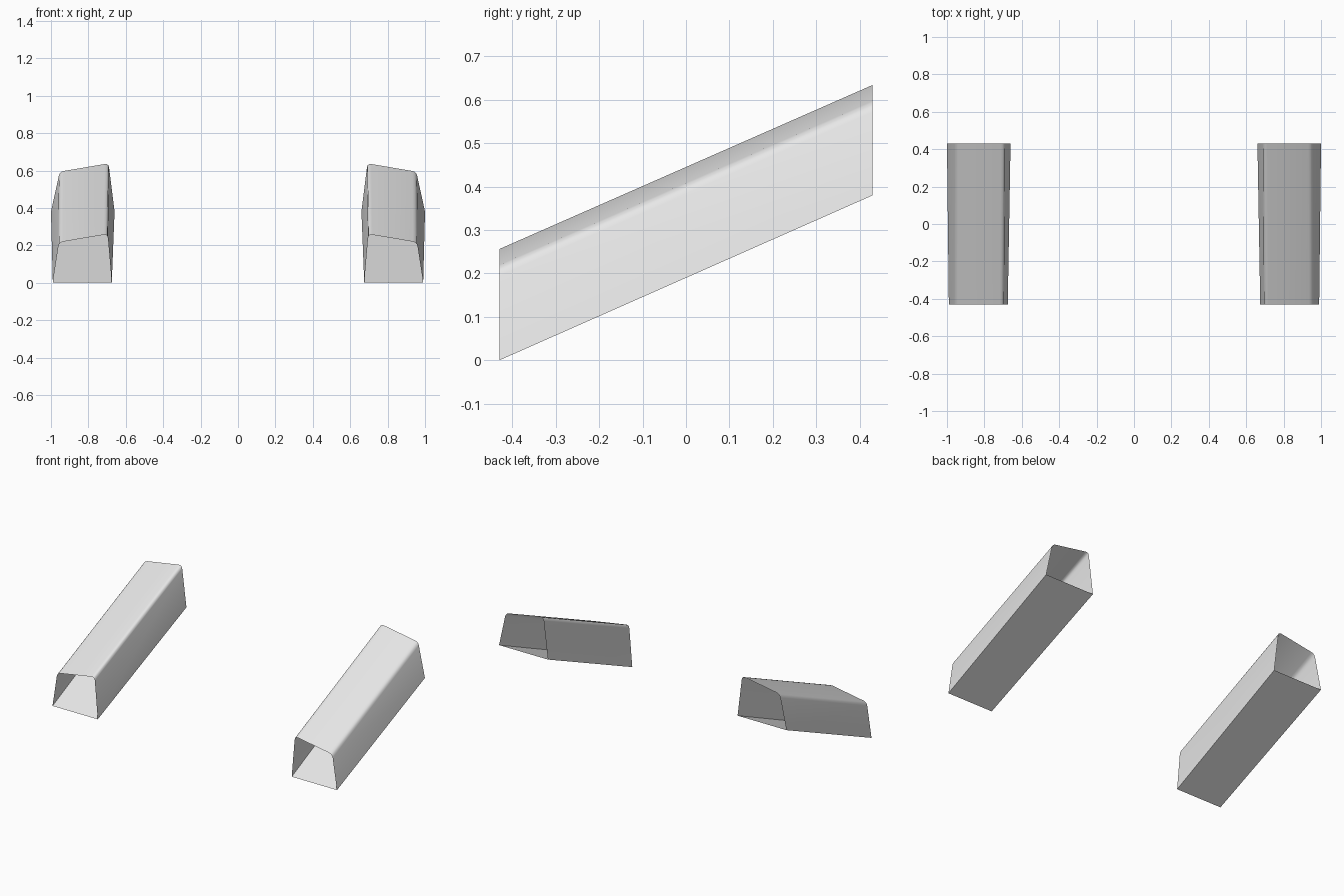
import bpy
import bmesh
import math
from mathutils import Vector

cube = bpy.data.objects.get("Cube")
if cube:
    bpy.data.objects.remove(cube, do_unlink=True)

grey = bpy.data.materials.new("light_grey")
grey.use_nodes = True
colour = (0.8, 0.8, 0.8, 1)
grey.diffuse_color = colour
grey.node_tree.nodes["Principled BSDF"].inputs["Base Color"].default_value = colour


def rounded(prev, corner, nxt, size, steps=3):
    """Points of a small curve that replaces a sharp corner."""
    p, c, n = Vector(prev), Vector(corner), Vector(nxt)
    a = c + (p - c).normalized() * size
    b = c + (n - c).normalized() * size
    ts = [i / steps for i in range(steps + 1)]
    return [a * (1 - t) ** 2 + c * 2 * t * (1 - t) + b * t * t for t in ts]


def section(bottom_in, top_in, top_out, bottom_out):
    """Cross-section in x and z: sharp bottom corners, rounded top ones."""
    return ([Vector(bottom_in)]
            + rounded(bottom_in, top_in, top_out, 0.022)
            + rounded(top_in, top_out, bottom_out, 0.022)
            + [Vector(bottom_out)])


front = section((0.675, 0), (0.697, 0.26), (0.957, 0.216), (0.99, 0))
back = section((0.66, 0.38), (0.692, 0.638), (0.953, 0.594), (1.0, 0.38))


def tube(name, side):
    """Open-ended sloping tube on one side."""
    bm = bmesh.new()
    rings = [[bm.verts.new((side * p.x, y, p.y)) for p in pts]
             for pts, y in ((front, -0.43), (back, 0.43))]
    count = len(front)
    for i in range(count):
        j = (i + 1) % count
        bm.faces.new((rings[0][i], rings[0][j], rings[1][j], rings[1][i]))
    bmesh.ops.recalc_face_normals(bm, faces=bm.faces)
    # An open tube needs its outward direction checked on the underside
    under = min(bm.faces, key=lambda f: f.calc_center_median().z)
    if under.normal.z > 0:
        bmesh.ops.reverse_faces(bm, faces=bm.faces)
    mesh = bpy.data.meshes.new(name)
    bm.to_mesh(mesh)
    bm.free()
    mesh.materials.append(grey)
    obj = bpy.data.objects.new(name, mesh)
    bpy.context.collection.objects.link(obj)
    bpy.ops.object.select_all(action="DESELECT")
    obj.select_set(True)
    bpy.context.view_layer.objects.active = obj
    bpy.ops.object.shade_smooth_by_angle(angle=math.radians(50))


tube("left_tube", 1)
tube("right_tube", -1)
